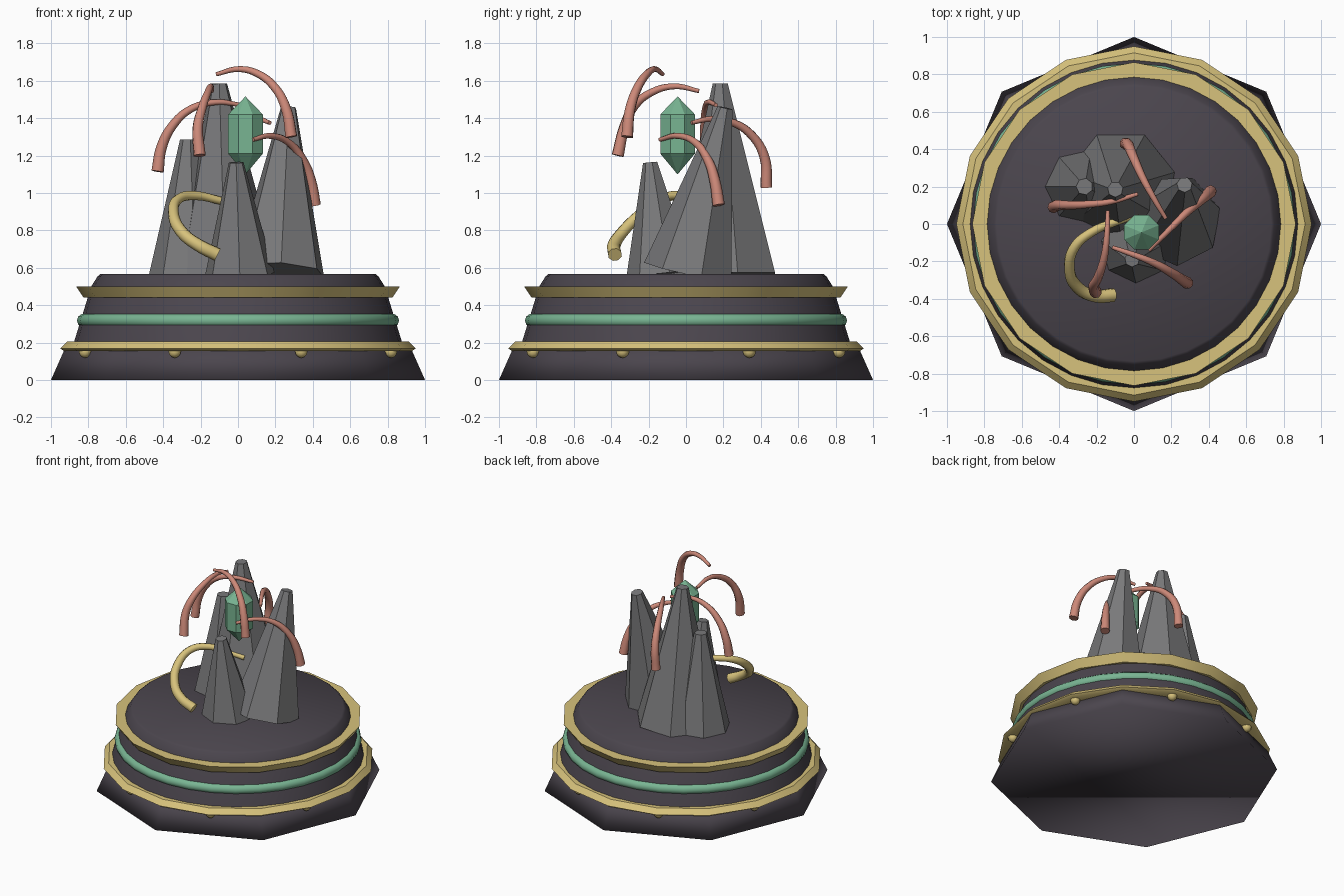
import bpy, bmesh
from math import sin, cos, pi, radians
from mathutils import Vector

old = bpy.data.objects.get("Cube")
if old:
    bpy.data.objects.remove(old, do_unlink=True)


def material(name, rgb):
    m = bpy.data.materials.new(name)
    m.use_nodes = True
    m.diffuse_color = (*rgb, 1)
    m.node_tree.nodes["Principled BSDF"].inputs["Base Color"].default_value = (*rgb, 1)
    return m


DARK = material("dark stone", (0.07, 0.06, 0.075))
GREY = material("grey rock", (0.19, 0.19, 0.195))
GOLD = material("pale gold", (0.68, 0.54, 0.2))
GREEN = material("jade green", (0.19, 0.46, 0.29))
PINK = material("coral pink", (0.61, 0.25, 0.19))


def select(ob):
    bpy.ops.object.select_all(action='DESELECT')
    ob.select_set(True)
    bpy.context.view_layer.objects.active = ob


def smooth(ob, angle):
    select(ob)
    if angle >= 180:
        bpy.ops.object.shade_smooth()
    elif angle:
        bpy.ops.object.shade_smooth_by_angle(angle=radians(angle))


def finish(name, bm, mat, angle):
    bmesh.ops.recalc_face_normals(bm, faces=bm.faces)
    me = bpy.data.meshes.new(name)
    bm.to_mesh(me)
    bm.free()
    me.materials.append(mat)
    ob = bpy.data.objects.new(name, me)
    bpy.context.collection.objects.link(ob)
    smooth(ob, angle)
    return ob


def lathe(name, profile, sides, mat, angle=40, closed=False, foot=(0, 0, 0),
          axis=(0, 0, 1), phase=0):
    """Turn (radius, height) points round an axis; open profiles get end caps."""
    turn = Vector((0, 0, 1)).rotation_difference(Vector(axis))
    bm = bmesh.new()
    rings = []
    for r, h in profile:
        ring = []
        for i in range(sides):
            a = radians(phase) + 2 * pi * i / sides
            ring.append(bm.verts.new(Vector(foot) + turn @ Vector((r * cos(a), r * sin(a), h))))
        rings.append(ring)
    pairs = list(zip(rings, rings[1:]))
    if closed:
        pairs.append((rings[-1], rings[0]))
    for low, high in pairs:
        for i in range(sides):
            j = (i + 1) % sides
            bm.faces.new((low[i], low[j], high[j], high[i]))
    if not closed:
        bm.faces.new(rings[0])
        bm.faces.new(rings[-1])
    bmesh.ops.remove_doubles(bm, verts=bm.verts, dist=0.0005)
    return finish(name, bm, mat, angle)


def tentacle(name, points, thin, thick, mat):
    """Tapered tube through the points, thin at the first one."""
    cu = bpy.data.curves.new(name, 'CURVE')
    cu.dimensions = '3D'
    cu.bevel_depth = 1
    cu.bevel_resolution = 2
    cu.resolution_u = 6
    cu.use_fill_caps = True
    sp = cu.splines.new('BEZIER')
    sp.bezier_points.add(len(points) - 1)
    for i, (bp, co) in enumerate(zip(sp.bezier_points, points)):
        bp.co = co
        bp.handle_left_type = bp.handle_right_type = 'AUTO'
        bp.radius = thin + (thick - thin) * i / (len(points) - 1)
    cu.materials.append(mat)
    ob = bpy.data.objects.new(name, cu)
    bpy.context.collection.objects.link(ob)
    select(ob)
    bpy.ops.object.convert(target='MESH')
    smooth(bpy.context.object, 50)


# Stepped pedestal
lathe("octagonal_foot", [(1, 0), (0.92, 0.18)], 8, DARK, angle=180)
lathe("round_drum", [(0.89, 0.16), (0.785, 0.5), (0.75, 0.555), (0.735, 0.567)], 32, DARK)

# Gold and green bands
lathe("lower_gold_band", [(0.83, 0.155), (0.93, 0.155), (0.95, 0.168), (0.915, 0.205), (0.83, 0.205)],
      16, GOLD, closed=True)
lathe("upper_gold_band", [(0.74, 0.44), (0.825, 0.44), (0.865, 0.5), (0.74, 0.5)],
      16, GOLD, closed=True)
lathe("green_band", [(0.825 + 0.036 * cos(k * pi / 5), 0.318 + 0.036 * sin(k * pi / 5)) for k in range(10)],
      32, GREEN, closed=True)

# Small studs under the lower band
for k in range(8):
    a = pi / 8 + k * pi / 4
    bm = bmesh.new()
    bmesh.ops.create_uvsphere(bm, u_segments=10, v_segments=6, radius=0.035)
    bmesh.ops.translate(bm, verts=bm.verts, vec=(0.885 * cos(a), 0.885 * sin(a), 0.153))
    finish(f"stud_{k + 1}", bm, GOLD, 180)

# Leaning rock spires: foot, tip, foot radius, tip radius, turn
spires = {
    "back_spire": ((-0.07, 0.21, 0.565), (-0.1, 0.185, 1.585), 0.295, 0.042, 13),
    "left_spire": ((-0.275, 0.2, 0.565), (-0.265, 0.2, 1.285), 0.2, 0.045, 180),
    "right_spire": ((0.22, 0.02, 0.575), (0.27, 0.21, 1.455), 0.25, 0.042, 15),
    "front_spire": ((0.01, -0.13, 0.565), (-0.01, -0.19, 1.163), 0.19, 0.04, -90),
}
for name, (foot, tip, r0, r1, phase) in spires.items():
    axis = Vector(tip) - Vector(foot)
    lathe(name, [(r0, 0), (r1, axis.length)], 7, GREY, angle=0, foot=foot, axis=axis, phase=phase)

# Floating crystal
lathe("crystal", [(0.001, 1.1), (0.1, 1.21), (0.1, 1.42), (0.001, 1.515)], 8, GREEN,
      angle=0, foot=(0.04, -0.045, 0), phase=22.5)

# Curling tentacles, from thin tip to thick end
tentacle("gold_tentacle", [(0.02, 0.05, 0.93), (-0.1, 0.01, 0.96), (-0.22, -0.04, 0.985),
                           (-0.315, -0.12, 0.97), (-0.345, -0.24, 0.89), (-0.3, -0.34, 0.79),
                           (-0.21, -0.385, 0.72), (-0.11, -0.38, 0.67)], 0.018, 0.038, GOLD)
curls = {
    "left": [(0.02, 0.16, 1.47), (-0.12, 0.12, 1.485), (-0.25, 0.105, 1.45),
             (-0.35, 0.1, 1.36), (-0.41, 0.1, 1.24), (-0.43, 0.09, 1.115)],
    "front_left": [(-0.14, 0.07, 1.545), (-0.145, -0.06, 1.57), (-0.16, -0.18, 1.54),
                   (-0.19, -0.28, 1.46), (-0.215, -0.33, 1.35), (-0.205, -0.365, 1.2)],
    "front_right": [(-0.115, -0.125, 1.635), (0, -0.165, 1.662), (0.1, -0.205, 1.64),
                    (0.2, -0.26, 1.56), (0.26, -0.3, 1.44), (0.285, -0.315, 1.3)],
    "right": [(0.08, -0.14, 1.285), (0.17, -0.05, 1.305), (0.27, 0.05, 1.27),
              (0.35, 0.12, 1.17), (0.39, 0.155, 1.06), (0.41, 0.175, 0.935)],
    "back": [(0.17, 0.03, 1.375), (0.11, 0.13, 1.395), (0.05, 0.24, 1.38),
             (0, 0.35, 1.31), (-0.03, 0.42, 1.19), (-0.045, 0.43, 1.03)],
}
for side, points in curls.items():
    tentacle(f"{side}_pink_tentacle", points, 0.011, 0.033, PINK)
